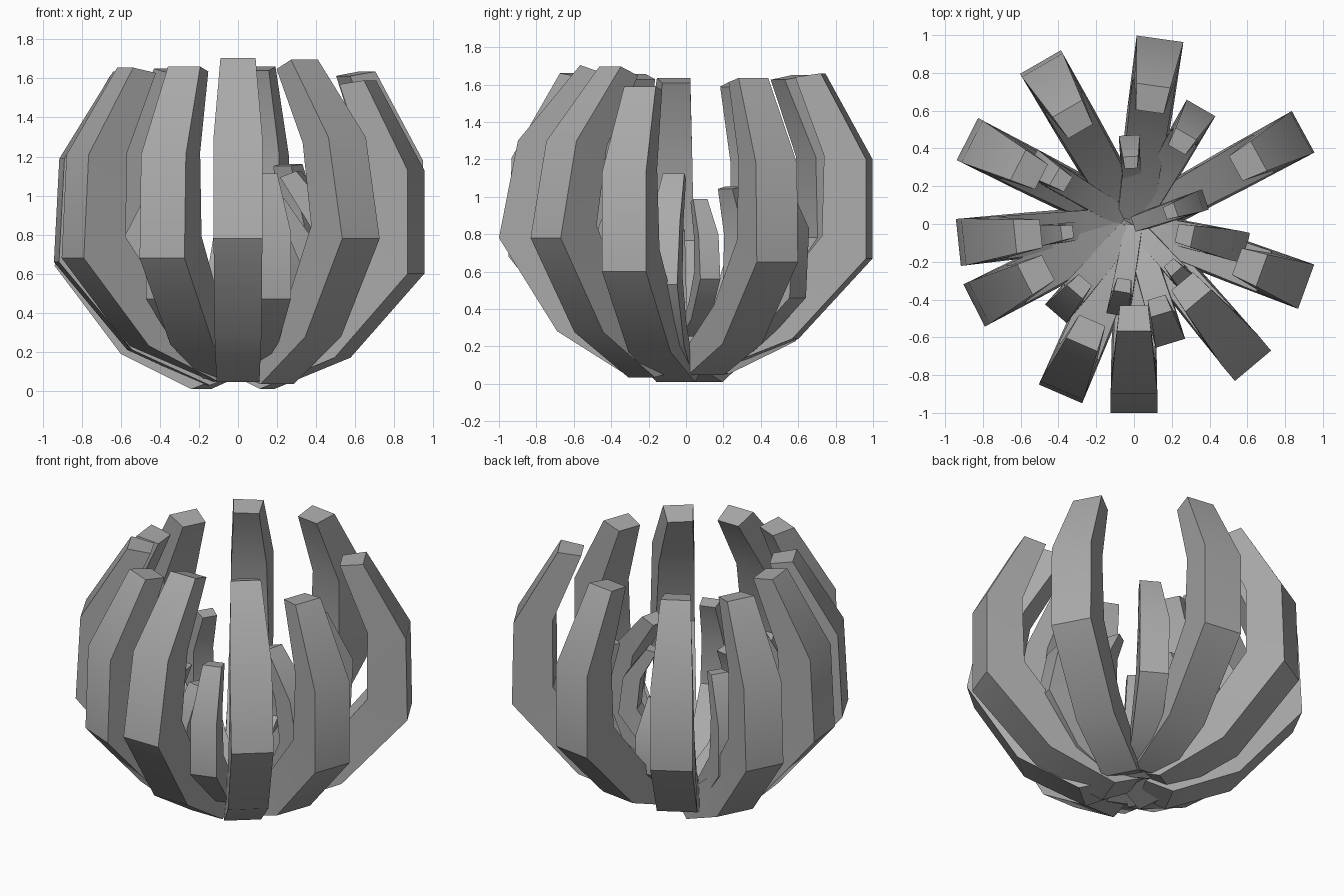
import bpy, bmesh
from math import radians, sin, cos

cube = bpy.data.objects.get("Cube")
if cube:
    bpy.data.objects.remove(cube)

grey = bpy.data.materials.new("plain_grey")
grey.use_nodes = True
colour = (0.4, 0.4, 0.4, 1)
grey.diffuse_color = colour
grey.node_tree.nodes["Principled BSDF"].inputs["Base Color"].default_value = colour

# Petal sections measured from the outer elbow: radius, height, width
OUTER = [(-.81, -.59, .22), (-.40, -.43, .24), (0, 0, .25), (0, .53, .25), (-.25, .99, .18)]
INNER = [(-.97, -.52, .18), (-.52, -.22, .21), (-.24, .12, .23), (-.23, .55, .21), (-.39, .97, .15)]


def make_petal(name, angle, reach, height, lean, size):
    """One tapered, bent bar; lean tips it towards the centre."""
    bm = bmesh.new()
    a, t = radians(angle), radians(lean)

    def place(point, side):
        r, z, w = (v * size for v in point)
        radius = reach + r * cos(t) - z * sin(t)
        z = height + r * sin(t) + z * cos(t)
        s = side * w / 2
        return bm.verts.new((radius * cos(a) - s * sin(a), radius * sin(a) + s * cos(a), z))

    rings = [[place(o, -1), place(o, 1), place(i, 1), place(i, -1)] for o, i in zip(OUTER, INNER)]
    for low, high in zip(rings, rings[1:]):
        for k in range(4):
            n = (k + 1) % 4
            bm.faces.new((low[k], low[n], high[n], high[k]))
    bm.faces.new(rings[0][::-1])
    bm.faces.new(rings[-1])
    bmesh.ops.recalc_face_normals(bm, faces=bm.faces)
    mesh = bpy.data.meshes.new(name)
    bm.to_mesh(mesh)
    bm.free()
    mesh.materials.append(grey)
    petal = bpy.data.objects.new(name, mesh)
    bpy.context.collection.objects.link(petal)
    petal.select_set(True)
    bpy.context.view_layer.objects.active = petal


bpy.ops.object.select_all(action='DESELECT')

# Outer ring: angle, reach, elbow height, lean
outer_ring = [
    (28.6, 1.02, .65, 1), (82, .99, .67, 0), (120, .99, .67, 2), (153, .99, .64, 3),
    (186, .935, .66, 3), (207, .95, .68, 3), (246.6, .98, .68, 2), (270, 1.0, .78, 11),
    (310, .98, .78, 12), (340, .97, .60, 0),
]
for n, (angle, reach, height, lean) in enumerate(outer_ring, 1):
    make_petal(f"outer_petal_{n}", angle, reach, height, lean, 1)

# Inner ring: angle, reach, elbow height, lean, size
inner_ring = [
    (19, .40, .56, 7, .45), (60, .69, .46, -3, .7), (93, .47, .38, 0, .45),
    (149, .64, .46, 0, .6), (187, .50, .38, 0, .45), (229, .63, .47, 0, .61),
    (260, .49, .40, 0, .5), (287, .66, .47, 0, .65), (312, .45, .36, 0, .45),
    (348, .61, .53, 12, .65),
]
for n, petal in enumerate(inner_ring, 1):
    make_petal(f"inner_petal_{n}", *petal)

# Soften the gentle bends, keep the corners crisp
bpy.ops.object.shade_smooth_by_angle(angle=radians(35))
